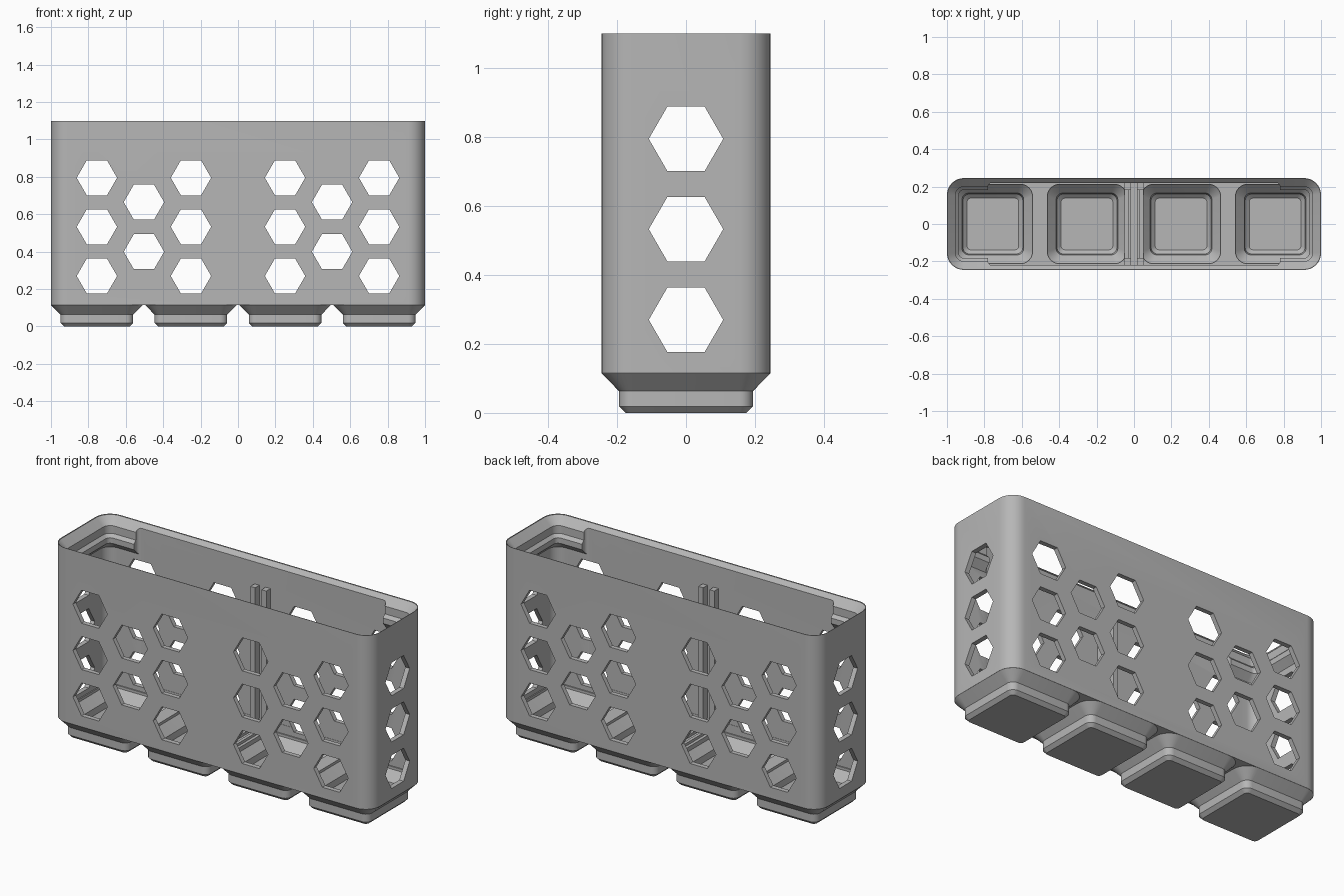
import bpy, bmesh, math
from mathutils import Vector

old = bpy.data.objects.get("Cube")
if old:
    bpy.data.objects.remove(old)

HX, HY, R, TOP, BASE = 1.0, 0.2455, 0.09, 1.1, 0.115
PITCH = 0.503
CELLS = [(i - 1.5) * PITCH for i in range(4)]

grey = bpy.data.materials.new("plain grey")
grey.use_nodes = True
COLOUR = (0.47, 0.47, 0.47, 1)
grey.diffuse_color = COLOUR
grey.node_tree.nodes["Principled BSDF"].inputs["Base Color"].default_value = COLOUR


def make(name, bm):
    bmesh.ops.recalc_face_normals(bm, faces=bm.faces)
    mesh = bpy.data.meshes.new(name)
    bm.to_mesh(mesh)
    bm.free()
    mesh.materials.append(grey)
    ob = bpy.data.objects.new(name, mesh)
    bpy.context.collection.objects.link(ob)
    return ob


def rounded_ring(bm, cx, hx, hy, r, z, steps=8):
    ring = []
    for q, (sx, sy) in enumerate([(1, 1), (-1, 1), (-1, -1), (1, -1)]):
        for k in range(steps + 1):
            a = (q + k / steps) * math.pi / 2
            ring.append(bm.verts.new((cx + sx * (hx - r) + r * math.cos(a),
                                      sy * (hy - r) + r * math.sin(a), z)))
    return ring


def loft(name, layers, centres=(0,)):
    """Stack rounded rectangles given as (half x, half y, radius, z)."""
    bm = bmesh.new()
    for cx in centres:
        rings = [rounded_ring(bm, cx, *layer) for layer in layers]
        bm.faces.new(rings[0])
        bm.faces.new(rings[-1])
        for a, b in zip(rings, rings[1:]):
            for i in range(len(a)):
                j = (i + 1) % len(a)
                bm.faces.new((a[i], a[j], b[j], b[i]))
    return make(name, bm)


def hex_prisms(name, spots, axis, reach):
    """Hexagonal bars along an axis, with points to the sides."""
    bm = bmesh.new()
    for u, z in spots:
        ends = []
        for d in (-reach, reach):
            ring = []
            for k in range(6):
                a = k * math.pi / 3
                p, h = u + 0.108 * math.cos(a), z + 0.108 * math.sin(a)
                ring.append(bm.verts.new((p, d, h) if axis == "y" else (d, p, h)))
            ends.append(ring)
            bm.faces.new(ring)
        for i in range(6):
            j = (i + 1) % 6
            bm.faces.new((ends[0][i], ends[0][j], ends[1][j], ends[1][i]))
    return make(name, bm)


def box(name, x0, x1, y0, y1, z0, z1):
    bm = bmesh.new()
    bmesh.ops.create_cube(bm, size=1)
    for v in bm.verts:
        v.co = Vector((x0 if v.co.x < 0 else x1, y0 if v.co.y < 0 else y1,
                       z0 if v.co.z < 0 else z1))
    return make(name, bm)


def combine(target, other, operation):
    mod = target.modifiers.new("combine", "BOOLEAN")
    mod.operation, mod.solver, mod.object = operation, "EXACT", other
    bpy.context.view_layer.update()
    graph = bpy.context.evaluated_depsgraph_get()
    mesh = bpy.data.meshes.new_from_object(target.evaluated_get(graph))
    target.modifiers.clear()
    target.data = mesh
    bpy.data.objects.remove(other)


# Outer shell with four stepped feet
bin_body = loft("bin_body", [(HX, HY, R, BASE), (HX, HY, R, TOP)])
feet = loft("feet", [(h, h, r, z) for h, r, z in [
    (0.175, 0.02, 0), (0.194, 0.039, 0.019), (0.194, 0.039, 0.063),
    (0.2453, R, 0.1148), (0.23, 0.075, 0.135)]], CELLS)
combine(bin_body, feet, "UNION")

# Main cavity with a stacking lip, as (inset, height)
lip = [(0.027, 0.15), (0.027, 0.925), (0.063, 0.962), (0.063, 0.993),
       (0.046, 1.01), (0.046, 1.054), (0.003, 1.097), (0.003, 1.2)]
cavity = loft("cavity", [(HX - d, HY - d, R - d, z) for d, z in lip])
combine(bin_body, cavity, "DIFFERENCE")

# Long sides have the lip trimmed back between the ends
combine(bin_body, loft("lip_trim", [(0.78, 0.22, 0.02, 0.2), (0.78, 0.22, 0.02, 1.2)]),
        "DIFFERENCE")

# Hollow basins inside the feet
basins = loft("basins", [(h, h, r, z) for h, r, z in [
    (0.138, 0.02, 0.03), (0.16, 0.035, 0.05), (0.165, 0.035, 0.085),
    (0.212, 0.065, 0.135), (0.212, 0.065, 0.17)]], CELLS)
combine(bin_body, basins, "DIFFERENCE")

# Honeycomb openings
rows, between = (0.27, 0.533, 0.795), (0.4, 0.665)
spots = [(c, z) for c in CELLS for z in rows]
spots += [(s * PITCH, z) for s in (-1, 1) for z in between]
combine(bin_body, hex_prisms("long_openings", spots, "y", 0.4), "DIFFERENCE")
combine(bin_body, hex_prisms("end_openings", [(0, z) for z in rows], "x", 1.2), "DIFFERENCE")
bin_body.data.materials.clear()
bin_body.data.materials.append(grey)

# Divider guides at the middle of both long walls
for sy, side in ((-1, "front"), (1, "back")):
    y0, y1 = sorted((sy * 0.182, sy * 0.226))
    for sx, hand in ((-1, "right"), (1, "left")):
        x0, x1 = sorted((sx * 0.02, sx * 0.05))
        box(f"divider_guide_{side}_{hand}", x0, x1, y0, y1, 0.14, 0.95)

# Raised floor strip with a groove for the divider
for sx, hand in ((-1, "right"), (1, "left")):
    x0, x1 = sorted((sx * 0.015, sx * 0.033))
    box(f"floor_rail_{hand}", x0, x1, -0.185, 0.185, 0.14, 0.17)
box("floor_strip", -0.05, 0.05, -0.225, 0.225, 0.13, 0.155)

# Smooth the rounded corners only
bpy.ops.object.select_all(action="DESELECT")
bin_body.select_set(True)
bpy.context.view_layer.objects.active = bin_body
bpy.ops.object.shade_smooth_by_angle(angle=math.radians(25))
